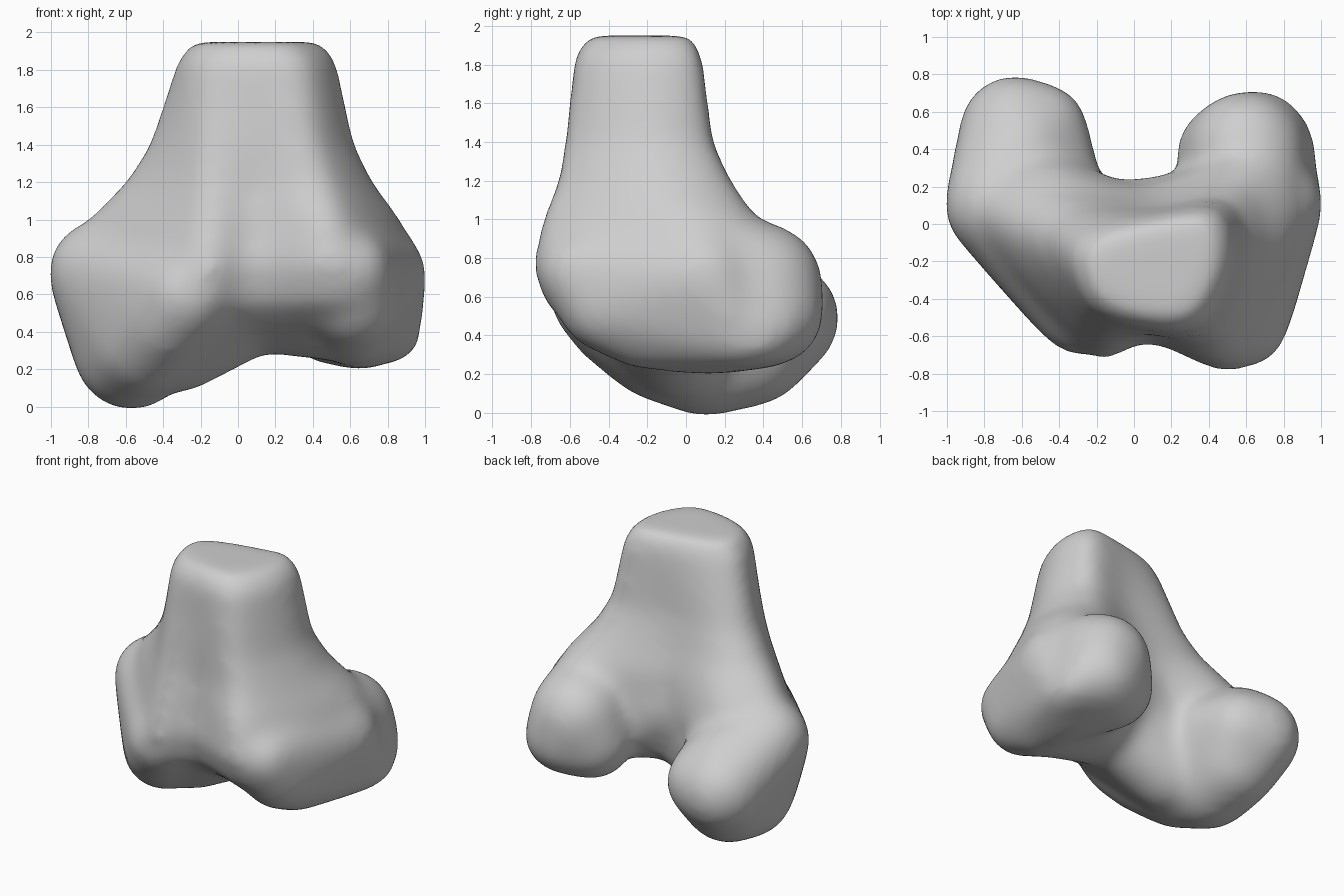
import bpy
import bmesh
from mathutils import Vector

default_cube = bpy.data.objects.get("Cube")
if default_cube:
    bpy.data.objects.remove(default_cube, do_unlink=True)

bone_grey = bpy.data.materials.new("bone_grey")
bone_grey.use_nodes = True
bone_colour = (0.62, 0.62, 0.62, 1)
bone_grey.diffuse_color = bone_colour
bone_grey.node_tree.nodes["Principled BSDF"].inputs["Base Color"].default_value = bone_colour

bm = bmesh.new()
GROW = 0.03  # makes up for the shrinkage of the smoothing


def closed_curve(points, steps=5):
    """Smooth closed outline through a few points."""
    result = []
    count = len(points)
    for i in range(count):
        a, b, c, d = (points[(i + k - 1) % count] for k in range(4))
        for s in range(steps):
            t = s / steps
            result.append(b + (c - a) * (t / 2)
                          + (a * 2 - b * 5 + c * 4 - d) * (t * t / 2)
                          + (b * 3 - a - c * 3 + d) * (t ** 3 / 2))
    return result


def loft(sections):
    """Skin a closed solid through outlines at several heights."""
    rings = []
    for z, outline in sections:
        curve = closed_curve([Vector((x, y, z)) for x, y in outline])
        rings.append([bm.verts.new(p) for p in curve])
    for low, high in zip(rings, rings[1:]):
        for i in range(len(low)):
            j = (i + 1) % len(low)
            bm.faces.new((low[i], low[j], high[j], high[i]))
    bm.faces.new(rings[0])
    bm.faces.new(rings[-1])


def lobe(balls):
    """Convex skin stretched around several balls."""
    part = bmesh.new()
    for x, y, z, radius in balls:
        made = bmesh.ops.create_icosphere(part, subdivisions=3, radius=radius + GROW)
        bmesh.ops.translate(part, verts=made["verts"], vec=(x, y, z))
    hull = bmesh.ops.convex_hull(part, input=part.verts)
    loose = {g for g in hull["geom_interior"] + hull["geom_unused"]
             if isinstance(g, bmesh.types.BMVert)}
    bmesh.ops.delete(part, geom=list(loose), context="VERTS")
    mesh = bpy.data.meshes.new("lobe_part")
    part.to_mesh(mesh)
    part.free()
    bm.from_mesh(mesh)
    bpy.data.meshes.remove(mesh)


# Shaft, flaring downwards into the two front ridges with a groove between
loft([
    (1.95, [(-.25, -.17), (-.18, -.39), (.05, -.49), (.29, -.48),
            (.44, -.22), (.39, .02), (.12, 0), (-.15, -.07)]),
    (1.85, [(-.33, -.17), (-.23, -.45), (.05, -.56), (.36, -.54),
            (.52, -.22), (.45, .07), (.13, .05), (-.2, -.03)]),
    (1.4, [(-.475, -.13), (-.22, -.54), (.1, -.59), (.42, -.6),
           (.62, -.2), (.5, .13), (.12, .09), (-.33, .08)]),
    (1.2, [(-.6, -.08), (-.22, -.58), (.1, -.59), (.48, -.64),
           (.72, -.15), (.56, .23), (.08, .14), (-.42, .16)]),
    (1.0, [(-.8, .02), (-.23, -.63), (.1, -.61), (.55, -.72),
           (.87, 0), (.65, .38), (.05, .2), (-.5, .3)]),
    (.75, [(-.95, .08), (-.26, -.69), (.08, -.64), (.62, -.77),
           (.95, .05), (.66, .45), (.03, .22), (-.55, .42)]),
    (.55, [(-.86, .12), (-.27, -.67), (.08, -.58), (.63, -.7),
           (.9, .05), (.62, .35), (.03, .16), (-.5, .35)]),
    (.4, [(-.7, .1), (-.32, -.48), (.1, -.4), (.62, -.48),
          (.82, .1), (.5, .25), (.03, .05), (-.5, .3)]),
])

# Right condyle, long, low and rounded like a rocker
lobe([(-.64, .5, .49, .27), (-.5, .5, .5, .23), (-.6, .38, .58, .27),
      (-.58, .34, .34, .28), (-.57, .1, .285, .28), (-.49, -.15, .34, .25),
      (-.37, -.36, .47, .22), (-.27, -.45, .6, .23), (-.74, .1, .72, .25)])

# Left condyle: rear lobe with its flared lower rim, then the front ridge
lobe([(.6, .385, .66, .3), (.5, .37, .5, .25), (.66, .44, .52, .25),
      (.75, .44, .47, .18), (.82, .38, .4, .13), (.65, .1, .41, .19),
      (.7, .05, .9, .16)])
lobe([(.6, -.55, .73, .19), (.62, -.42, .55, .21), (.62, -.22, .44, .19),
      (.65, .1, .41, .19), (.82, .3, .39, .13), (.745, .1, .7, .24),
      (.7, .05, .9, .16)])

# Bridge between the condyles, rising from the right one, then level to the left
middle = [(.1, -.33, .71, .23), (.1, -.1, .56, .24), (0, 0, .78, .21)]
lobe(middle + [(-.32, -.04, .35, .25), (-.3, -.28, .52, .24)])
lobe(middle + [(.48, .06, .53, .23), (.5, -.18, .5, .23)])

bmesh.ops.recalc_face_normals(bm, faces=bm.faces)
mesh = bpy.data.meshes.new("thigh_bone_end")
bm.to_mesh(mesh)
bm.free()
mesh.materials.append(bone_grey)
bone = bpy.data.objects.new("thigh_bone_end", mesh)
bpy.context.collection.objects.link(bone)

# Fuse the parts into one skin and soften the joins
remesh = bone.modifiers.new("fuse", "REMESH")
remesh.mode = "VOXEL"
remesh.voxel_size = 0.03
remesh.use_smooth_shade = True
soften = bone.modifiers.new("soften", "SMOOTH")
soften.factor = 0.5
soften.iterations = 45
